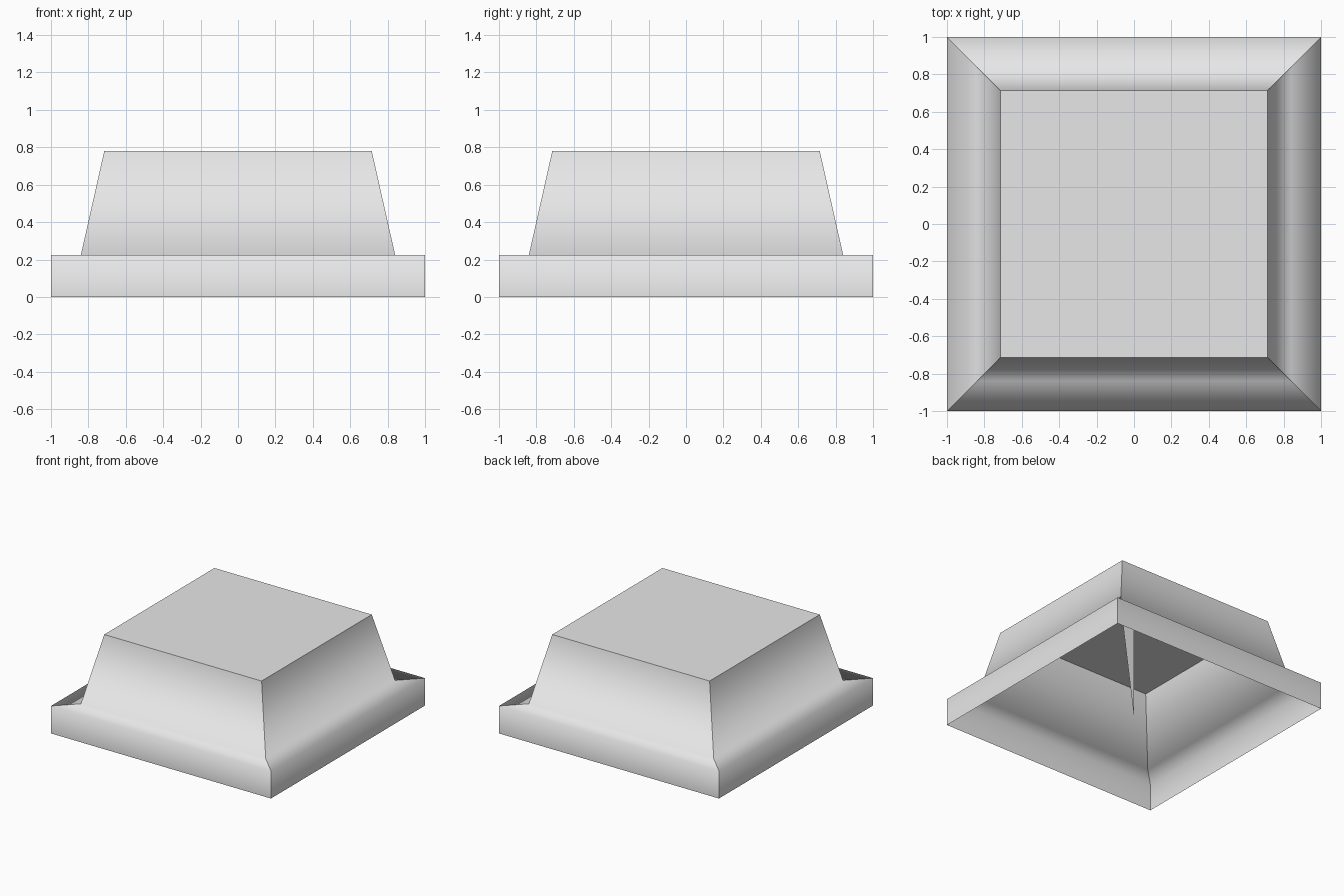
import bpy
import bmesh

cube = bpy.data.objects.get("Cube")
if cube:
    bpy.data.objects.remove(cube, do_unlink=True)

# Single plain grey
grey = bpy.data.materials.new("light_grey")
grey.use_nodes = True
colour = (0.8, 0.8, 0.8, 1.0)
grey.diffuse_color = colour
grey.node_tree.nodes["Principled BSDF"].inputs["Base Color"].default_value = colour


def add_object(name, bm):
    mesh = bpy.data.meshes.new(name)
    bm.to_mesh(mesh)
    bm.free()
    mesh.materials.append(grey)
    obj = bpy.data.objects.new(name, mesh)
    bpy.context.collection.objects.link(obj)
    return obj


# Half width and height of each square ring: skirt foot, rim, body foot, roof
ROOF_Z = 0.78
profile = [(1.0, 0.0), (1.0, 0.225), (0.84, 0.225), (0.715, ROOF_Z)]
corners = [(-1, -1), (1, -1), (1, 1), (-1, 1)]

# Hollow cover: skirt, flat ledge, tapered body and roof, open underneath
bm = bmesh.new()
rings = [[bm.verts.new((sx * h, sy * h, z)) for sx, sy in corners] for h, z in profile]
for low, high in zip(rings, rings[1:]):
    for i in range(4):
        j = (i + 1) % 4
        bm.faces.new((low[i], low[j], high[j], high[i]))
roof = bm.faces.new(rings[-1])

# Soft along the profile, crisp at the corners and round the roof
for face in bm.faces:
    face.smooth = True
for low, high in zip(rings, rings[1:]):
    for a, b in zip(low, high):
        bm.edges.get((a, b)).smooth = False
for edge in roof.edges:
    edge.smooth = False
add_object("cover_shell", bm)

# Thin fin hanging from the middle of the roof inside
bm = bmesh.new()
bm.faces.new([bm.verts.new(p) for p in
              ((0, 0, 0), (0.11, 0, ROOF_Z - 0.002), (0, 0, ROOF_Z - 0.002))])
add_object("inner_fin", bm)
